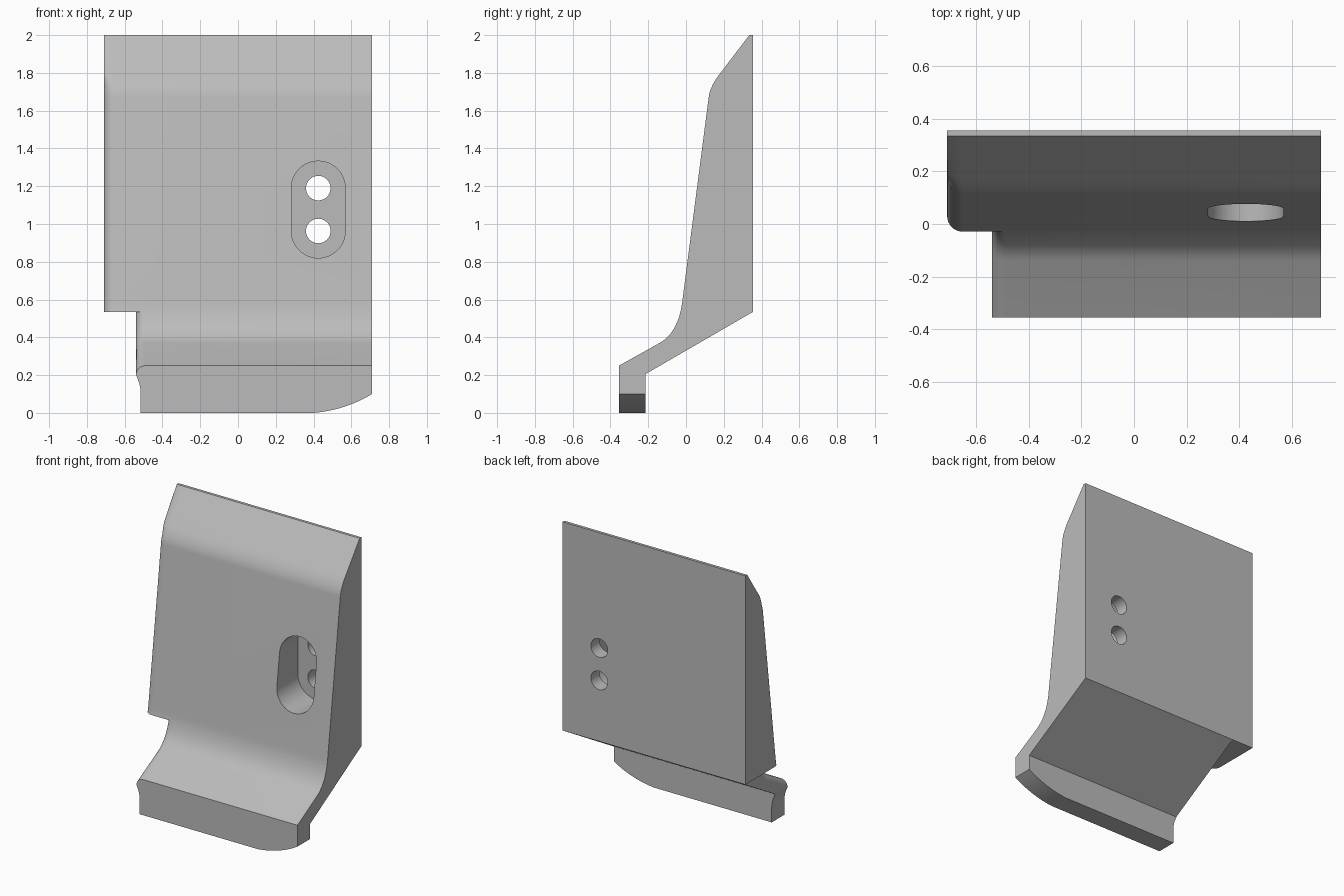
import bpy, bmesh, math
from mathutils import Vector

if "Cube" in bpy.data.objects:
    bpy.data.objects.remove(bpy.data.objects["Cube"], do_unlink=True)

HALF = 0.71      # half width of the bracket
FOOT_X = -0.54   # right end of the foot
SPLIT = 0.535    # height where the block meets the foot

grey = bpy.data.materials.new("plain grey")
grey.use_nodes = True
grey.diffuse_color = (0.5, 0.5, 0.5, 1)
grey.node_tree.nodes["Principled BSDF"].inputs["Base Color"].default_value = (0.5, 0.5, 0.5, 1)


def arc(a, c, b, n=12):
    """Rounded corner from a to b, steered by c."""
    a, b, c = Vector(a), Vector(b), Vector(c)
    return [a * (1 - t) ** 2 + c * 2 * t * (1 - t) + b * t * t
            for t in (i / n for i in range(n + 1))]


def make_object(name, bm):
    bmesh.ops.recalc_face_normals(bm, faces=bm.faces)
    mesh = bpy.data.meshes.new(name)
    bm.to_mesh(mesh)
    bm.free()
    mesh.materials.append(grey)
    obj = bpy.data.objects.new(name, mesh)
    bpy.context.scene.collection.objects.link(obj)
    return obj


def loft(rings):
    """Closed solid through rings of equal length."""
    bm = bmesh.new()
    loops = [[bm.verts.new(p) for p in ring] for ring in rings]
    for a, b in zip(loops, loops[1:]):
        for i in range(len(a)):
            j = (i + 1) % len(a)
            bm.faces.new((a[i], a[j], b[j], b[i]))
    bm.faces.new(loops[0])
    bm.faces.new(loops[-1])
    return bm


def prism(name, outline, y0, y1):
    """Front outline (x, z) extruded along y."""
    return make_object(name, loft([[(x, y, z) for x, z in outline] for y in (y0, y1)]))


def boolean(obj, other, operation):
    mod = obj.modifiers.new(operation.lower(), 'BOOLEAN')
    mod.operation, mod.object, mod.solver = operation, other, 'EXACT'
    other.hide_render = True
    bpy.context.view_layer.objects.active = obj
    bpy.ops.object.modifier_apply(modifier=mod.name)
    bpy.data.objects.remove(other, do_unlink=True)


# Side profile (y, z): front surface from top to toe, then the back
front = [Vector((0.335, 2))]
front += arc((0.175, 1.79), (0.127, 1.727), (0.12, 1.67))
front += arc((-0.02, 0.587), (-0.04, 0.427), (-0.14, 0.37))
front += [Vector((-0.355, 0.25))]
back = [Vector(p) for p in ((-0.355, 0), (-0.215, 0), (-0.215, 0.205), (0.355, SPLIT), (0.355, 2))]


def rounded_slab(name, x0, radius, inset, keep_above):
    """Profile swept across x, front edge rounded at x0, cut at the split."""
    rings = []
    steps = 8
    for k in range(steps + 1):
        a = k / steps * math.pi / 2
        x, depth = x0 + radius * (1 - math.cos(a)), radius * (1 - math.sin(a))
        pts = [p + inset(i) * depth for i, p in enumerate(front)] + back
        rings.append([(x, p.x, p.y) for p in pts])
    rings.append([(HALF, p.x, p.y) for p in front + back])
    bm = loft(rings)
    cut = bmesh.ops.bisect_plane(
        bm, geom=bm.verts[:] + bm.edges[:] + bm.faces[:], dist=1e-5,
        plane_co=(0, 0, SPLIT), plane_no=(0, 0, 1),
        clear_inner=keep_above, clear_outer=not keep_above)
    edges = [e for e in bm.edges if e.is_boundary]
    bmesh.ops.holes_fill(bm, edges=edges, sides=0)
    return make_object(name, bm)


def block_inset(i):
    fade = min(1, max(0, (1.83 - front[i].y) / 0.11))
    return Vector((fade, 0))


def foot_inset(i):
    if i == len(front) - 1:
        return Vector((0, -1))
    d = (front[i + 1] - front[max(i - 1, 0)]).normalized()
    return Vector((-d.y, d.x))


# Upper block and foot
bracket = rounded_slab("bracket", -HALF, 0.06, block_inset, True)
foot = rounded_slab("foot", FOOT_X, 0.05, foot_inset, False)

# Shape the foot seen from the front: swept left corner, notched right end
outline = [Vector((-0.515, -0.1))]
outline += arc((-0.515, 0.1), (-0.515, 0.15), (FOOT_X, 0.2))
outline += [Vector(p) for p in ((-0.6, 0.3), (-0.6, 1), (0.8, 1), (0.8, 0.15))]
outline += arc((HALF, 0.1), (0.57, 0.015), (0.4, 0))
outline += [Vector((0.38, -0.1))]
boolean(foot, prism("foot_outline", outline, -0.6, 0.6), 'INTERSECT')
boolean(bracket, foot, 'UNION')

# Recessed slot and two bolt holes
SLOT_X, LOW, HIGH = 0.425, 0.963, 1.19


def capsule(radius, z0, z1, n=24):
    pts = []
    for centre, start in ((z1, 0), (z0, math.pi)):
        for k in range(n + 1):
            a = start + math.pi * k / n
            pts.append((SLOT_X + radius * math.cos(a), centre + radius * math.sin(a)))
    return pts


def circle(radius, z, n=40):
    return [(SLOT_X + radius * math.cos(math.tau * k / n),
             z + radius * math.sin(math.tau * k / n)) for k in range(n)]


boolean(bracket, prism("slot_cutter", capsule(0.143, LOW, HIGH), -0.6, 0.26), 'DIFFERENCE')
for height in (LOW, HIGH):
    boolean(bracket, prism("hole_cutter", circle(0.065, height), 0.1, 0.6), 'DIFFERENCE')

# Smooth the rounded surfaces, keep the hard edges
bpy.ops.object.select_all(action='DESELECT')
bracket.select_set(True)
bpy.context.view_layer.objects.active = bracket
bpy.ops.object.shade_smooth_by_angle(angle=math.radians(25))
